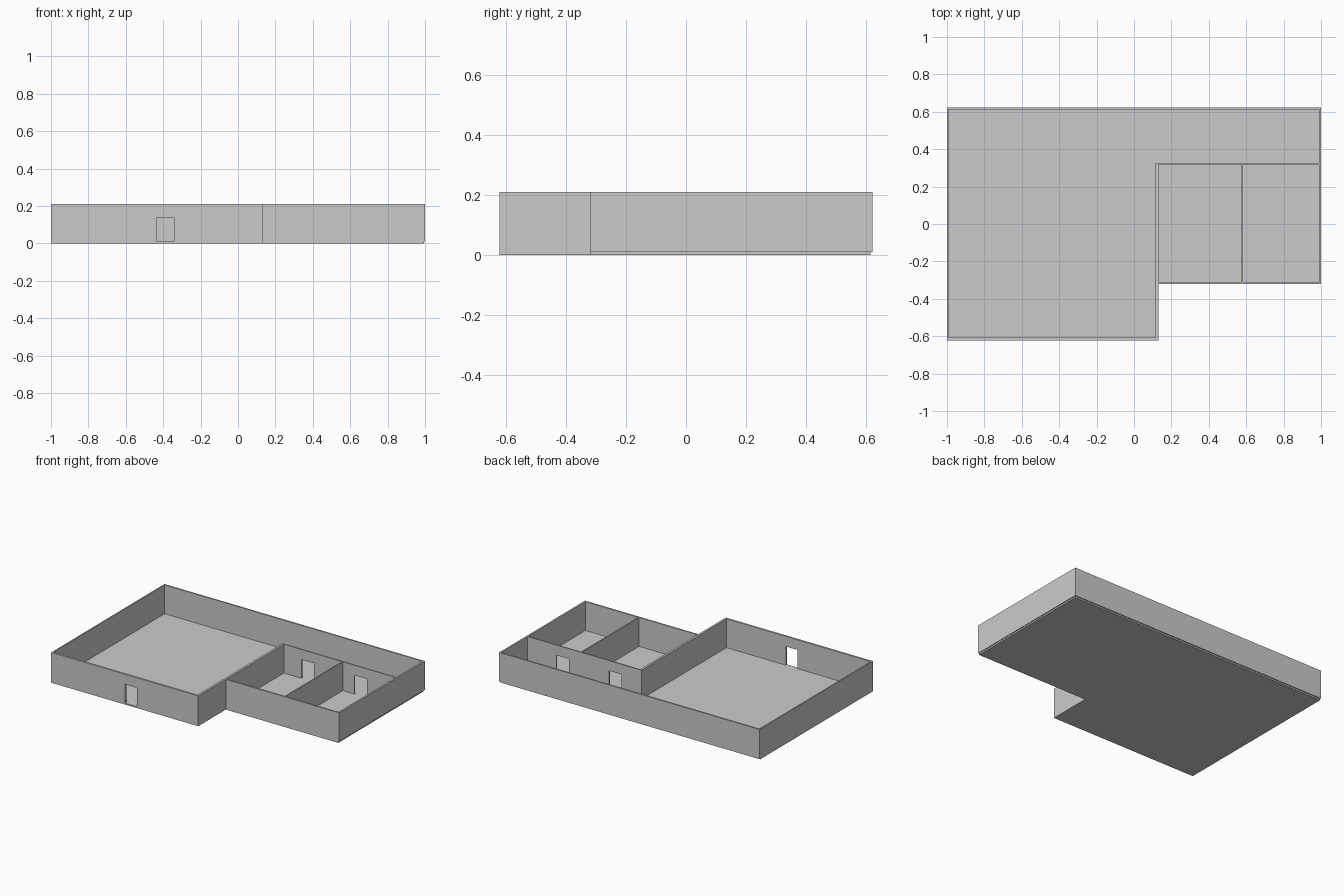
import bpy, bmesh
from mathutils import Vector

if "Cube" in bpy.data.objects:
    bpy.data.objects.remove(bpy.data.objects["Cube"])

FLOOR, TOP, DOOR_TOP = 0.01, 0.21, 0.14
X, Y = 1.0, 0.622            # outer half sizes
STEP_X, STEP_Y = 0.13, -0.32  # inside corner of the L


def extrude_outline(name, points, direction):
    """Make a closed solid by extruding a flat outline."""
    bm = bmesh.new()
    face = bm.faces.new([bm.verts.new(p) for p in points])
    geom = bmesh.ops.extrude_face_region(bm, geom=[face], use_keep_orig=True)["geom"]
    verts = [g for g in geom if isinstance(g, bmesh.types.BMVert)]
    bmesh.ops.translate(bm, vec=Vector(direction), verts=verts)
    bmesh.ops.recalc_face_normals(bm, faces=bm.faces)
    mesh = bpy.data.meshes.new(name)
    bm.to_mesh(mesh)
    bm.free()
    obj = bpy.data.objects.new(name, mesh)
    bpy.context.collection.objects.link(obj)
    return obj


def wall_x(name, x0, x1, y0, y1, doors=()):
    """Wall running along x, with doorways notched up from the floor."""
    outline = [(x0, FLOOR)]
    for a, b in doors:
        outline += [(a, FLOOR), (a, DOOR_TOP), (b, DOOR_TOP), (b, FLOOR)]
    outline += [(x1, FLOOR), (x1, TOP), (x0, TOP)]
    extrude_outline(name, [(x, y0, z) for x, z in outline], (0, y1 - y0, 0))


def wall_y(name, x0, x1, y0, y1):
    """Plain wall running along y."""
    outline = [(x0, y0), (x1, y0), (x1, y1), (x0, y1)]
    extrude_outline(name, [(x, y, FLOOR) for x, y in outline], (0, 0, TOP - FLOOR))


# L-shaped floor slab, slightly inset at the back and right
plan = [(-X, -Y), (STEP_X, -Y), (STEP_X, STEP_Y), (X - 0.006, STEP_Y),
        (X - 0.006, Y - 0.007), (-X, Y - 0.007)]
extrude_outline("floor", [(x, y, 0) for x, y in plan], (0, 0, FLOOR))

# Outer walls
wall_x("front_wall", -X, STEP_X, -Y, -Y + 0.014, [(-0.432, -0.341)])
wall_x("back_wall", -X, X, Y - 0.011, Y)
wall_x("wing_front_wall", STEP_X, X, STEP_Y, STEP_Y + 0.011)
wall_y("left_wall", -X, -X + 0.009, -Y + 0.014, Y - 0.011)
wall_y("right_wall", X - 0.012, X, STEP_Y + 0.011, Y - 0.011)

# Inner walls around the two small rooms
wall_y("hall_side_wall", STEP_X - 0.015, STEP_X, -Y + 0.014, 0.317)
wall_x("room_back_wall", STEP_X - 0.015, X - 0.012, 0.317, 0.325,
       [(0.266, 0.362), (0.672, 0.768)])
wall_y("room_divider", 0.576, 0.584, STEP_Y + 0.011, 0.317)
